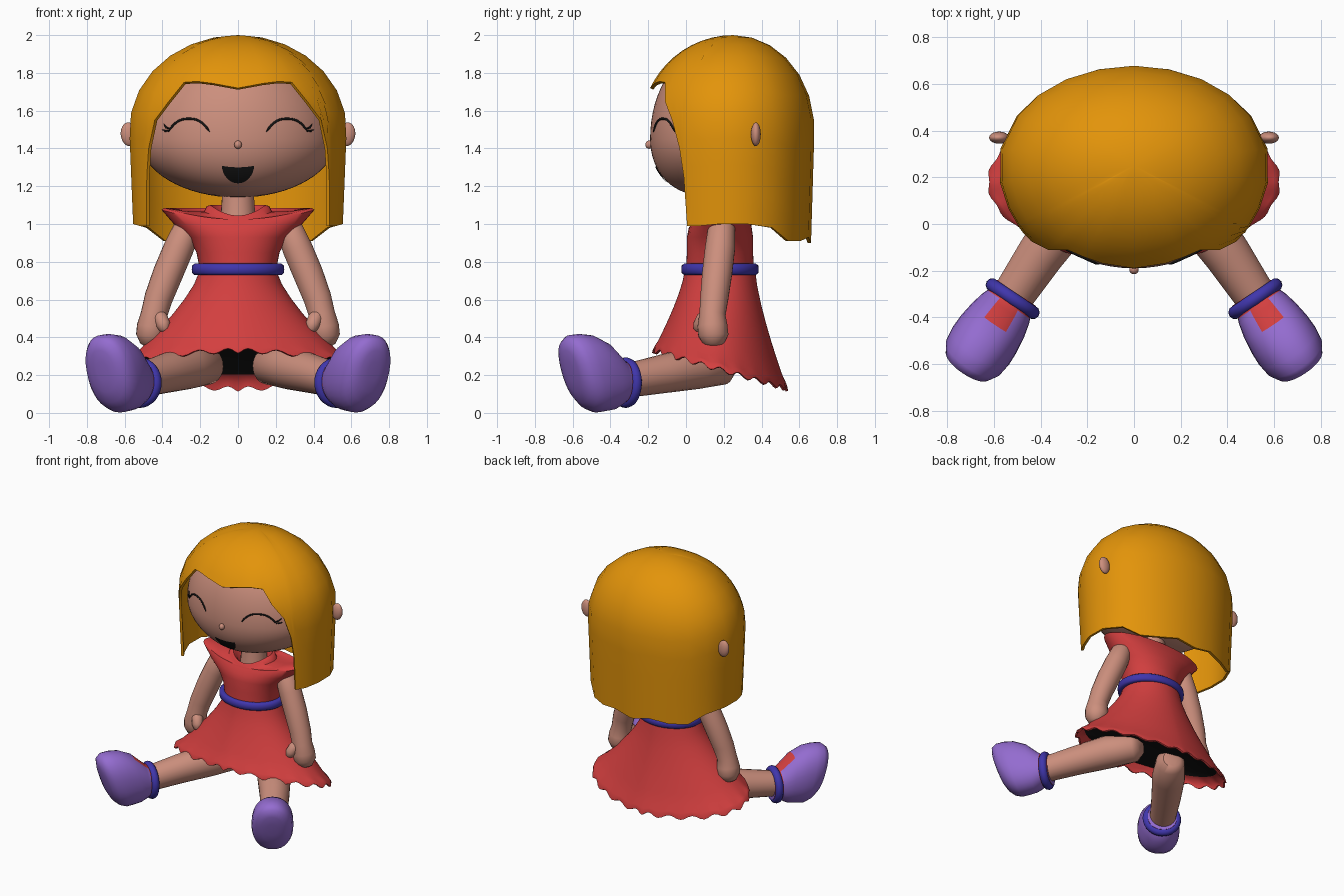
import bpy, bmesh, math
from mathutils import Vector

if "Cube" in bpy.data.objects:
    bpy.data.objects.remove(bpy.data.objects["Cube"])

def material(name, r, g, b):
    lin = lambda c: ((c / 255 + 0.055) / 1.055) ** 2.4 if c > 10 else c / 255 / 12.92
    m = bpy.data.materials.new(name)
    m.diffuse_color = (lin(r), lin(g), lin(b), 1)
    m.use_nodes = True
    m.node_tree.nodes["Principled BSDF"].inputs["Base Color"].default_value = m.diffuse_color
    return m

SKIN = material("skin", 204, 143, 125)
HAIR = material("golden hair", 227, 148, 10)
RED = material("red cloth", 211, 63, 63)
PURPLE = material("purple shoe", 148, 108, 208)
BLUE = material("blue trim", 64, 54, 172)
BLACK = material("black", 22, 22, 22)

def finish(ob, mats, thickness=0):
    for m in mats:
        ob.data.materials.append(m)
    bpy.ops.object.select_all(action='DESELECT')
    bpy.context.view_layer.objects.active = ob
    ob.select_set(True)
    if thickness:
        mod = ob.modifiers.new("thickness", 'SOLIDIFY')
        mod.thickness, mod.offset = thickness, -1
        bpy.ops.object.modifier_apply(modifier=mod.name)
    bpy.ops.object.shade_smooth_by_angle(angle=math.radians(50))
    return ob

def loft(name, rows, mats, cap=False, closed=True, rule=None, thickness=0):
    """Skin a list of point rows; rule(row, column) gives the material index."""
    bm = bmesh.new()
    grid = [[bm.verts.new(p) for p in row] for row in rows]
    n = len(rows[0])
    for r in range(len(rows) - 1):
        for i in range(n if closed else n - 1):
            j = (i + 1) % n
            f = bm.faces.new((grid[r][i], grid[r + 1][i], grid[r + 1][j], grid[r][j]))
            if rule:
                f.material_index = rule(r, i)
    if cap:
        bm.faces.new(grid[0])
        bm.faces.new(grid[-1][::-1])
    bmesh.ops.remove_doubles(bm, verts=bm.verts, dist=1e-5)
    if cap:
        bmesh.ops.recalc_face_normals(bm, faces=bm.faces)
    me = bpy.data.meshes.new(name)
    bm.to_mesh(me)
    bm.free()
    ob = bpy.data.objects.new(name, me)
    bpy.context.collection.objects.link(ob)
    return finish(ob, mats, thickness)

def circle(n):
    return [2 * math.pi * i / n for i in range(n)]

def power(v, e):
    return math.copysign(abs(v) ** e, v)

def tube(name, pts, radii, mat, n=20):
    pts = [Vector(p) for p in pts]
    rows = []
    for k, p in enumerate(pts):
        d = (pts[min(k + 1, len(pts) - 1)] - pts[max(k - 1, 0)]).normalized()
        side = d.cross(Vector((0.1, 1, 0.2))).normalized()
        up = side.cross(d)
        rows.append([p + radii[k] * (side * math.cos(a) + up * math.sin(a)) for a in circle(n)])
    return loft(name, rows, [mat], cap=True)

def ellipsoid(name, loc, size, mat, rot=(0, 0, 0)):
    bpy.ops.mesh.primitive_uv_sphere_add(segments=20, ring_count=12, location=loc, rotation=rot)
    ob = bpy.context.object
    ob.name, ob.scale = name, size
    return finish(ob, [mat])

# Head: an ellipsoid with a fuller face
def head_scale(z):
    q = min(1, abs(z - 1.45) / (0.48 if z > 1.45 else 0.31))
    return math.sqrt(1 - q * q), (1 - q * q) ** (0.36 if z > 1.45 else 0.3)

def head_point(t, z):
    s, front = head_scale(z)
    c = math.cos(t)
    return (0.52 * s * math.sin(t), 0.25 - (0.44 * front if c > 0 else 0.36 * s) * c, z)

def face(x, z, lift=0.0):
    s, front = head_scale(z)
    return (x, 0.25 - 0.44 * front * math.sqrt(max(0, 1 - (x / (0.52 * s)) ** 2)) - lift, z)

levels = []
for k in range(33):
    c = math.cos(math.pi * k / 32)
    levels.append(1.45 + c * (0.48 if c > 0 else 0.31))
loft("head", [[head_point(t, z) for t in circle(64)] for z in levels], [SKIN])
ellipsoid("nose", (0, -0.195, 1.42), (0.02, 0.02, 0.022), SKIN)
tube("neck", [(0, 0.2, 1.3), (0, 0.2, 1.15), (0, 0.19, 1.0)], [0.085, 0.085, 0.095], SKIN)

# Open mouth: a thin plate following the face
mouth = []
for r in range(9):
    row = []
    for i in range(17):
        u = -math.cos(math.pi * i / 16)
        top = 1.3 + 0.008 * u * u
        bottom = 1.3 - 0.085 * math.sqrt(max(0, 1 - u * u)) + 0.008 * u * u
        row.append(face(0.085 * u, top + (bottom - top) * r / 8, 0.006))
    mouth.append(row)
loft("mouth", mouth, [BLACK], closed=False)

# Hair: a shell whose lower edge follows the fringe, locks and nape
edge = [(0, 1.72), (10, 1.745), (19, 1.755), (28, 1.75), (35, 1.65), (44, 1.55), (50, 1.4), (53, 1.25),
        (55, 0.99), (65, 0.99), (80, 1.0), (100, 1.0), (120, 0.98), (135, 0.91), (150, 0.91),
        (165, 0.93), (180, 0.9)]
columns = edge + [(360 - t, z) for t, z in edge[-2:0:-1]]

def hair_point(t, z):
    s = math.sqrt(max(0, 1 - ((z - 1.5) / 0.5) ** 2)) if z > 1.5 else 1 - 0.07 * (1.5 - z)
    c, x = math.cos(math.radians(t)), math.sin(math.radians(t))
    if c > 0:
        x = power(x, 0.75)
    ry = 0.43 + 0.06 * max(0, c) ** 3
    return (0.582 * s * x, 0.25 - ry * s * c, z)

loft("hair", [[hair_point(t, 2 - (2 - z) * (1 - math.cos(math.pi / 2 * k / 10))) for t, z in columns]
              for k in range(11)], [HAIR], thickness=0.018)

# Bodice with flared shoulders and dipped collar: (rx, ry, z, front dip)
bodice = [(0.085, 0.085, 1.0, 0.03), (0.12, 0.1, 1.07, 0.04), (0.145, 0.115, 1.1, 0.055),
          (0.165, 0.125, 1.095, 0.06), (0.18, 0.13, 1.065, 0.04), (0.28, 0.135, 1.068, 0.05),
          (0.39, 0.135, 1.085, 0.06), (0.405, 0.14, 1.075, 0.06), (0.34, 0.165, 1.0, 0.02),
          (0.265, 0.175, 0.93, 0), (0.22, 0.175, 0.85, 0), (0.2, 0.18, 0.75, 0)]
loft("bodice", [[(rx * math.sin(t), 0.18 - ry * math.cos(t), z - dip * max(0, math.cos(t)) ** 2)
                 for t in circle(48)] for rx, ry, z, dip in bodice], [RED])

# Skirt: flares to a tilted scalloped hem, then turns in to a black underside
profile = [(0, 0), (0.15, 0), (0.3, 0), (0.45, 0), (0.6, 0), (0.75, 0), (0.88, 0),
           (0.94, 0.004), (0.97, 0.01), (1, 0.013)]
skirt = []
for depth, part in ((0, profile), (0.012, profile[:5:-1])):
    for s, wave in part:
        f = s ** 1.35 + (0.025 if s in (0.94, 0.97) else 0)
        row = []
        for t in circle(132):
            hem = 0.23 + 0.1 * math.cos(t)
            w = wave * math.cos(22 * t)
            rx, ry = 0.2 + 0.425 * f + 0.4 * w - depth, 0.185 + 0.17 * f + 0.4 * w - depth
            row.append((rx * power(math.sin(t), 1 + 0.25 * s), 0.18 - ry * math.cos(t),
                        0.76 + (hem - 0.76) * s - w - 0.3 * depth))
        skirt.append(row)
rim = [Vector(p) for p in skirt[-1]]
middle = Vector((0, 0.18, rim[33].z + 0.02))
skirt += [[p.lerp(middle, f) for p in rim] for f in (0.5, 1)]
loft("skirt", skirt, [RED, BLACK], rule=lambda r, i: 1 if r >= 13 else 0)

# Belt
belt = [(0.0, 0.785), (0.03, 0.79), (0.043, 0.78), (0.045, 0.76), (0.043, 0.74), (0.03, 0.73), (0.0, 0.735)]
loft("belt", [[((0.2 + d) * math.sin(t), 0.18 - (0.16 + d) * math.cos(t), z) for t in circle(48)]
              for d, z in belt], [BLUE])

# Paired parts
for s, tag in ((-1, "left"), (1, "right")):
    ellipsoid(tag + "_ear", (s * 0.578, 0.37, 1.475), (0.043, 0.026, 0.063), SKIN, (0, s * 0.1, 0))

    # Closed smiling eye with lashes
    arc = [(0.26 + 0.11 * u / 8, 1.557 - 0.07 * abs(u / 8) ** 2.6) for u in range(-8, 9)]
    for part, line in (("eye", arc), ("lower_lash", [(0.365, 1.495), (0.385, 1.492), (0.4, 1.5)]),
                       ("upper_lash", [(0.36, 1.505), (0.38, 1.51), (0.393, 1.53)])):
        radii = [0.006] * len(line)
        radii[0] = radii[-1] = 0.002
        tube(tag + "_" + part, [face(s * x, z, 0.002) for x, z in line], radii, BLACK, 8)

    # Arm with mitten hand and thumb
    arm = [(0.24, 0.19, 1.04), (0.26, 0.19, 1.0), (0.315, 0.18, 0.87), (0.37, 0.165, 0.74), (0.42, 0.15, 0.61),
           (0.445, 0.14, 0.52), (0.455, 0.14, 0.46), (0.46, 0.145, 0.41), (0.463, 0.145, 0.365), (0.464, 0.145, 0.345)]
    tube(tag + "_arm", [(s * x, y, z) for x, y, z in arm],
         [0.04, 0.07, 0.08, 0.08, 0.075, 0.07, 0.08, 0.08, 0.055, 0.02], SKIN)
    thumb = [(0.43, 0.12, 0.53), (0.41, 0.095, 0.5), (0.395, 0.075, 0.465), (0.388, 0.068, 0.44), (0.387, 0.066, 0.425)]
    tube(tag + "_thumb", [(s * x, y, z) for x, y, z in thumb], [0.03, 0.04, 0.038, 0.028, 0.01], SKIN, 14)

    # Leg
    leg = [(0.14, 0.24, 0.25), (0.16, 0.2, 0.25), (0.27, 0.05, 0.24), (0.4, -0.13, 0.205), (0.54, -0.34, 0.165)]
    tube(tag + "_leg", [(s * x, y, z) for x, y, z in leg], [0.06, 0.1, 0.115, 0.102, 0.088], SKIN, 24)

    # Ankle cuff
    d, w, ankle = Vector((0.56 * s, -0.83, 0)), Vector((0.83 * s, 0.56, 0)), Vector((0.52 * s, -0.32, 0))
    bpy.ops.mesh.primitive_torus_add(major_radius=0.105, minor_radius=0.029, major_segments=32,
                                     minor_segments=10, location=ankle + Vector((0, 0, 0.16)),
                                     rotation=d.to_track_quat('Z', 'Y').to_euler())
    bpy.context.object.name = tag + "_cuff"
    finish(bpy.context.object, [BLUE])

    # Shoe, toe up: (distance, centre height, half height, half width, lean)
    rings = [(-0.03, 0.16, 0.1, 0.1, 0), (0.03, 0.165, 0.115, 0.11, 0), (0.05, 0.17, 0.13, 0.118, 0.05),
             (0.11, 0.195, 0.178, 0.133, 0.15), (0.18, 0.21, 0.202, 0.143, 0.22), (0.24, 0.21, 0.208, 0.145, 0.26),
             (0.29, 0.215, 0.197, 0.138, 0.3), (0.325, 0.22, 0.165, 0.115, 0.32), (0.342, 0.22, 0.11, 0.075, 0.32),
             (0.347, 0.22, 0.05, 0.035, 0.32)]
    rows = []
    for u, cz, hh, hw, lean in rings:
        row = []
        for a in circle(32):
            z = cz + hh * power(math.cos(a), 0.9)
            side = hw * power(math.sin(a), 0.9)
            row.append(ankle + d * (u + lean * (z - 0.2)) + w * side + Vector((0, 0, z)))
        rows.append(row)
    # Red lining at the ankle and red patch on the instep
    loft(tag + "_shoe", rows, [PURPLE, RED], cap=True,
         rule=lambda r, i: 1 if r == 0 or (r <= 2 and (i < 2 or i > 29)) else 0)
